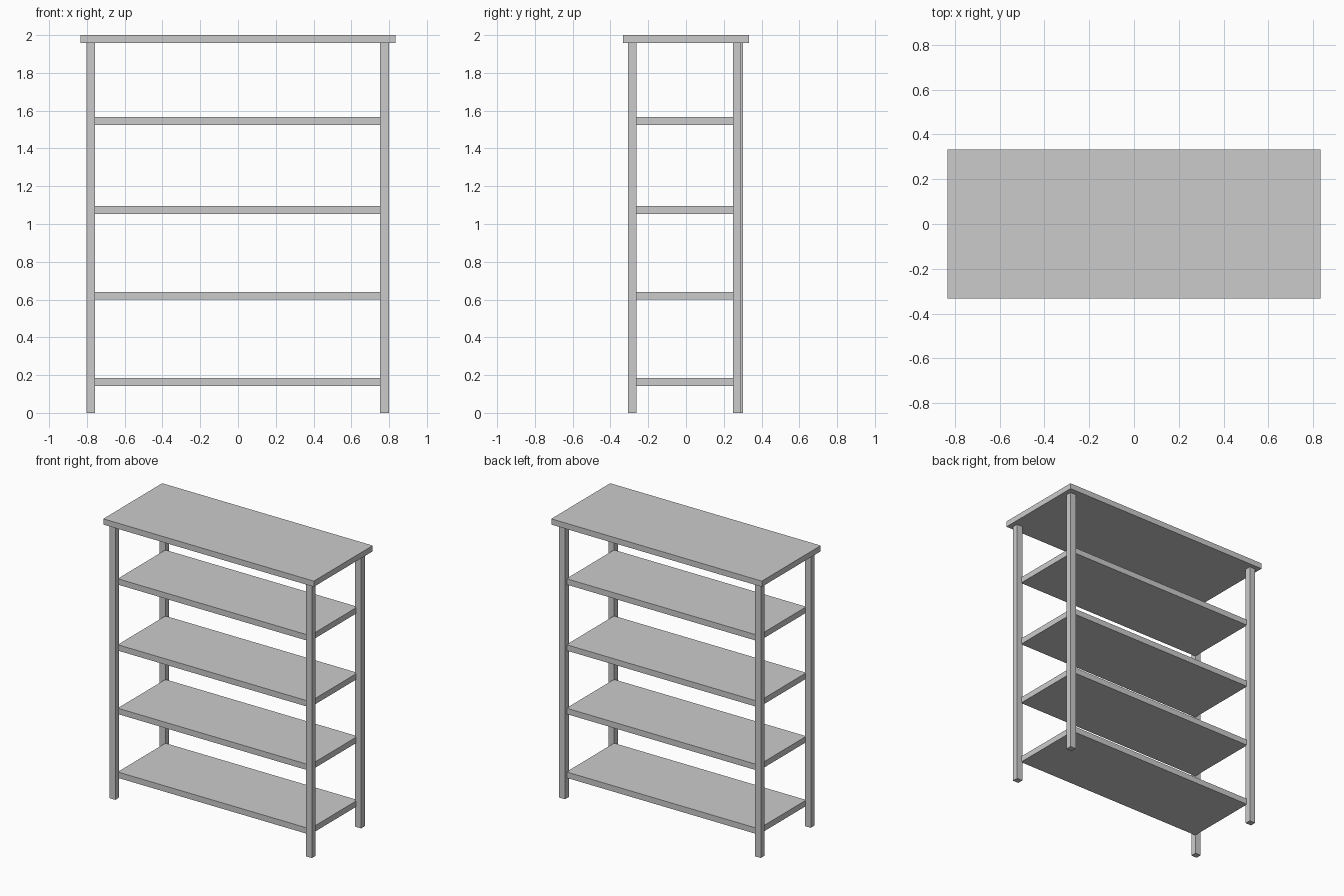
import bpy

if "Cube" in bpy.data.objects:
    bpy.data.objects.remove(bpy.data.objects["Cube"])


def box(name, x, y, z):
    """Axis-aligned box from (min, max) ranges."""
    spans = (x, y, z)
    bpy.ops.mesh.primitive_cube_add(size=1, location=[(a + b) / 2 for a, b in spans])
    obj = bpy.context.object
    obj.name = name
    obj.scale = [b - a for a, b in spans]
    bpy.ops.object.transform_apply(location=False, rotation=False, scale=True)
    return obj


# overhanging top board
box("top_board", (-0.833, 0.833), (-0.333, 0.333), (1.959, 2.0))

# four shelves, corners let slightly into the legs
for i, z in enumerate((0.143, 0.599, 1.053, 1.525)):
    box(f"shelf_{i + 1}", (-0.762, 0.759), (-0.271, 0.268), (z, z + 0.042))

# square legs; the back right one sits slightly further in
LEG_X = {"left": (-0.803, -0.757), "right": (0.753, 0.799)}
LEG_Y = {
    "front_left_leg": (-0.306, -0.263),
    "front_right_leg": (-0.306, -0.263),
    "back_left_leg": (0.259, 0.302),
    "back_right_leg": (0.249, 0.292),
}
for name, y in LEG_Y.items():
    box(name, LEG_X[name.split("_")[1]], y, (0, 1.959))
